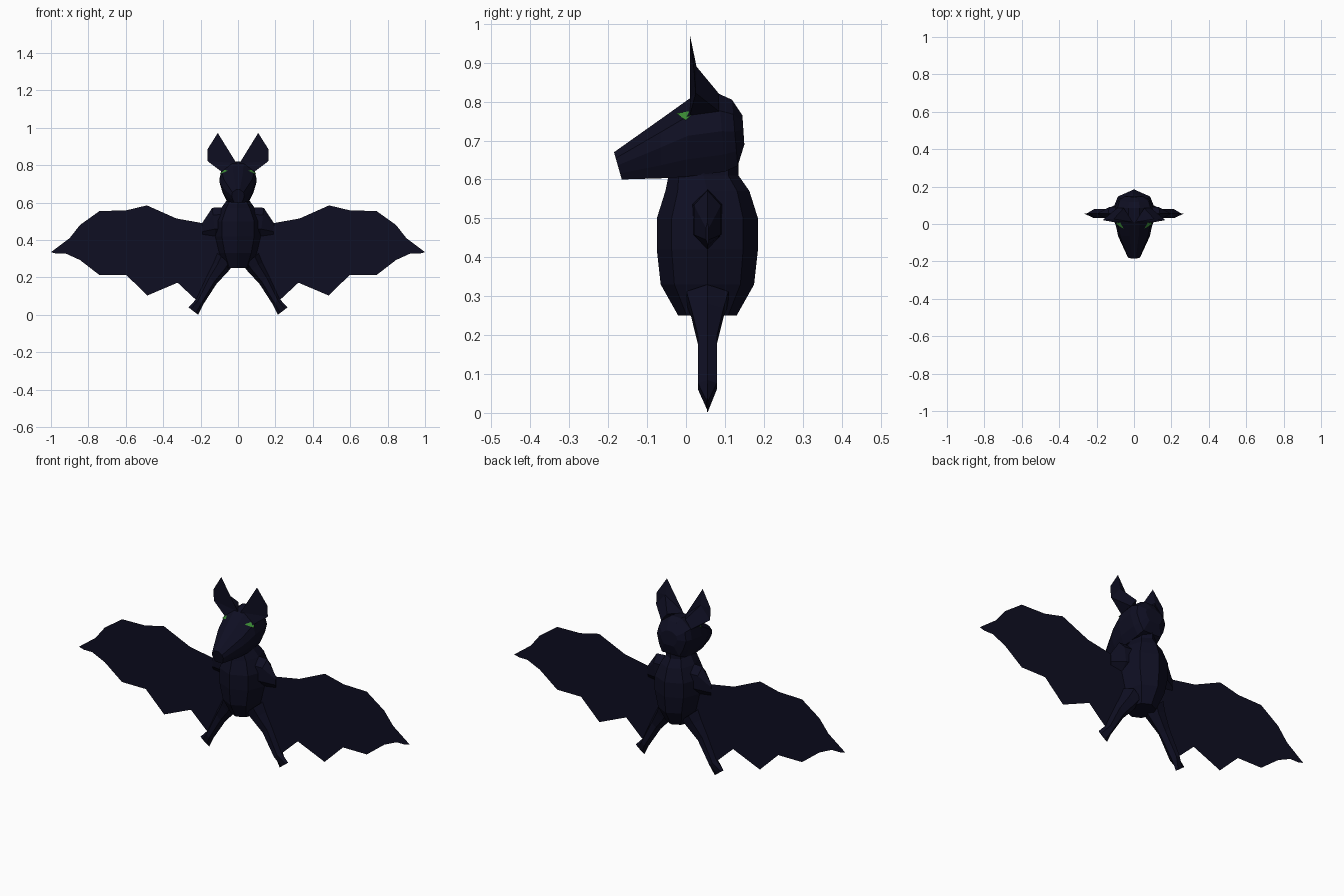
import bpy, bmesh, math
from mathutils import Vector
from mathutils.bvhtree import BVHTree

if "Cube" in bpy.data.objects:
    bpy.data.objects.remove(bpy.data.objects["Cube"])


def material(name, rgb):
    m = bpy.data.materials.new(name)
    m.diffuse_color = (*rgb, 1)
    m.use_nodes = True
    m.node_tree.nodes["Principled BSDF"].inputs["Base Color"].default_value = m.diffuse_color
    return m


NAVY = material("midnight navy", (0.0045, 0.0045, 0.016))
GREEN = material("eye green", (0.045, 0.27, 0.035))
MID = 0.055  # y of the body axis


def finish(name, bm, mat, mirror=False, solid=True):
    if solid:
        bmesh.ops.recalc_face_normals(bm, faces=bm.faces)
    me = bpy.data.meshes.new(name)
    bm.to_mesh(me)
    bm.free()
    me.materials.append(mat)
    ob = bpy.data.objects.new(name, me)
    bpy.context.collection.objects.link(ob)
    if mirror:
        ob.modifiers.new("mirror", 'MIRROR').use_mirror_merge = False
    return ob


def loft(name, rings, section, mirror=False):
    """Each ring is (start, end, side vector); section gives (t, s) points across it."""
    bm = bmesh.new()
    loops = []
    for a, b, d in rings:
        a, b, d = Vector(a), Vector(b), Vector(d)
        loops.append([bm.verts.new(a.lerp(b, t) + d * s) for t, s in section])
    n = len(section)
    for lo, hi in zip(loops, loops[1:]):
        for i in range(n):
            bm.faces.new((lo[i], lo[(i + 1) % n], hi[(i + 1) % n], hi[i]))
    bm.faces.new(loops[0])
    bm.faces.new(loops[-1])
    return finish(name, bm, NAVY, mirror)


def polygon(sides):
    return [(0.5 + 0.5 * math.cos(i * math.tau / sides), math.sin(i * math.tau / sides))
            for i in range(sides)]


# Body and neck: z, half width, half depth, centre y
body = [(0.25, 0.065, 0.075, 0.055), (0.33, 0.10, 0.12, 0.055), (0.42, 0.122, 0.13, 0.055),
        (0.50, 0.122, 0.13, 0.055), (0.57, 0.09, 0.108, 0.055), (0.61, 0.062, 0.09, 0.045),
        (0.66, 0.06, 0.09, 0.045)]
loft("body", [((-w, y, z), (w, y, z), (0, d, 0)) for z, w, d, y in body], polygon(8))

# Head: bottom y, z, top y, z, half width
head = [(-0.165, 0.60, -0.185, 0.67, 0.034), (-0.065, 0.603, -0.065, 0.755, 0.085),
        (0.0, 0.607, 0.012, 0.81, 0.10), (0.10, 0.62, 0.085, 0.82, 0.10),
        (0.133, 0.635, 0.118, 0.805, 0.088), (0.15, 0.69, 0.145, 0.765, 0.05)]
head_section = [(0, 0.6), (0.22, 0.82), (0.52, 1), (0.78, 0.88), (1, 0.3)]
head_section += [(t, -s) for t, s in reversed(head_section)]
head_ob = loft("head", [((0, yb, zb), (0, yt, zt), (w, 0, 0)) for yb, zb, yt, zt, w in head],
               head_section)

# Shoulders: lower x, z, upper x, z, half depth
shoulder = [(0.05, 0.42, 0.09, 0.575, 0.045), (0.12, 0.42, 0.138, 0.572, 0.04),
            (0.19, 0.43, 0.192, 0.49, 0.004)]
loft("shoulder", [((a, MID, b), (c, MID, d), (0, r, 0)) for a, b, c, d, r in shoulder],
     polygon(6), True)

# Legs and pointed feet: inner x, z, outer x, z, half depth
leg = [(0.03, 0.26, 0.11, 0.33, 0.062), (0.05, 0.235, 0.13, 0.28, 0.048),
       (0.115, 0.165, 0.165, 0.21, 0.028), (0.188, 0.052, 0.222, 0.085, 0.028),
       (0.213, 0.0, 0.265, 0.04, 0.002)]
loft("leg", [((a, MID, b), (c, MID, d), (0, r, 0)) for a, b, c, d, r in leg],
     polygon(6), True)

# Wings: flat scalloped membranes
outline = [(0.08, 0.47), (0.19, 0.49), (0.33, 0.515), (0.487, 0.585), (0.60, 0.558),
           (0.74, 0.555), (0.845, 0.48), (0.90, 0.41), (1.0, 0.335), (0.97, 0.327),
           (0.92, 0.327), (0.845, 0.293), (0.74, 0.212), (0.596, 0.212), (0.485, 0.103),
           (0.323, 0.172), (0.228, 0.155), (0.228, 0.083), (0.20, 0.083), (0.06, 0.28)]
bm = bmesh.new()
bm.faces.new([bm.verts.new((x, MID, z)) for x, z in outline])
bmesh.ops.triangulate(bm, faces=bm.faces)
finish("wing", bm, NAVY, True, solid=False)

# Ears: flat front with a faceted back
front = [(0.008, 0.01, 0.81), (0.108, 0.01, 0.972), (0.163, 0.02, 0.885),
         (0.163, 0.025, 0.822), (0.088, 0.01, 0.765)]
back = [(0.055, 0.085, 0.82), (0.108, 0.027, 0.89), (0.09, 0.085, 0.775)]
bm = bmesh.new()
f = [bm.verts.new(p) for p in front]
top, ridge, low = [bm.verts.new(p) for p in back]
for face in (f, (f[0], f[1], ridge, top), (f[1], f[2], ridge), (f[2], f[3], ridge),
             (f[3], low, ridge), (f[3], f[4], low), (ridge, low, top),
             (f[0], top, low, f[4])):
    bm.faces.new(face)
bmesh.ops.triangulate(bm, faces=bm.faces)
finish("ear", bm, NAVY, True)

# Eyes: thin triangles laid on the sides of the head
bm = bmesh.new()
bm.from_mesh(head_ob.data)
tree = BVHTree.FromBMesh(bm)
bm.free()
bm = bmesh.new()
corners = []
for y, z in ((-0.025, 0.77), (0.0, 0.752), (0.025, 0.778)):
    hit = tree.ray_cast(Vector((1, y, z)), Vector((-1, 0, 0)))[0]
    corners.append(bm.verts.new((hit.x + 0.008, y, z)))
bm.faces.new(corners)
finish("eye", bm, GREEN, True, solid=False)
